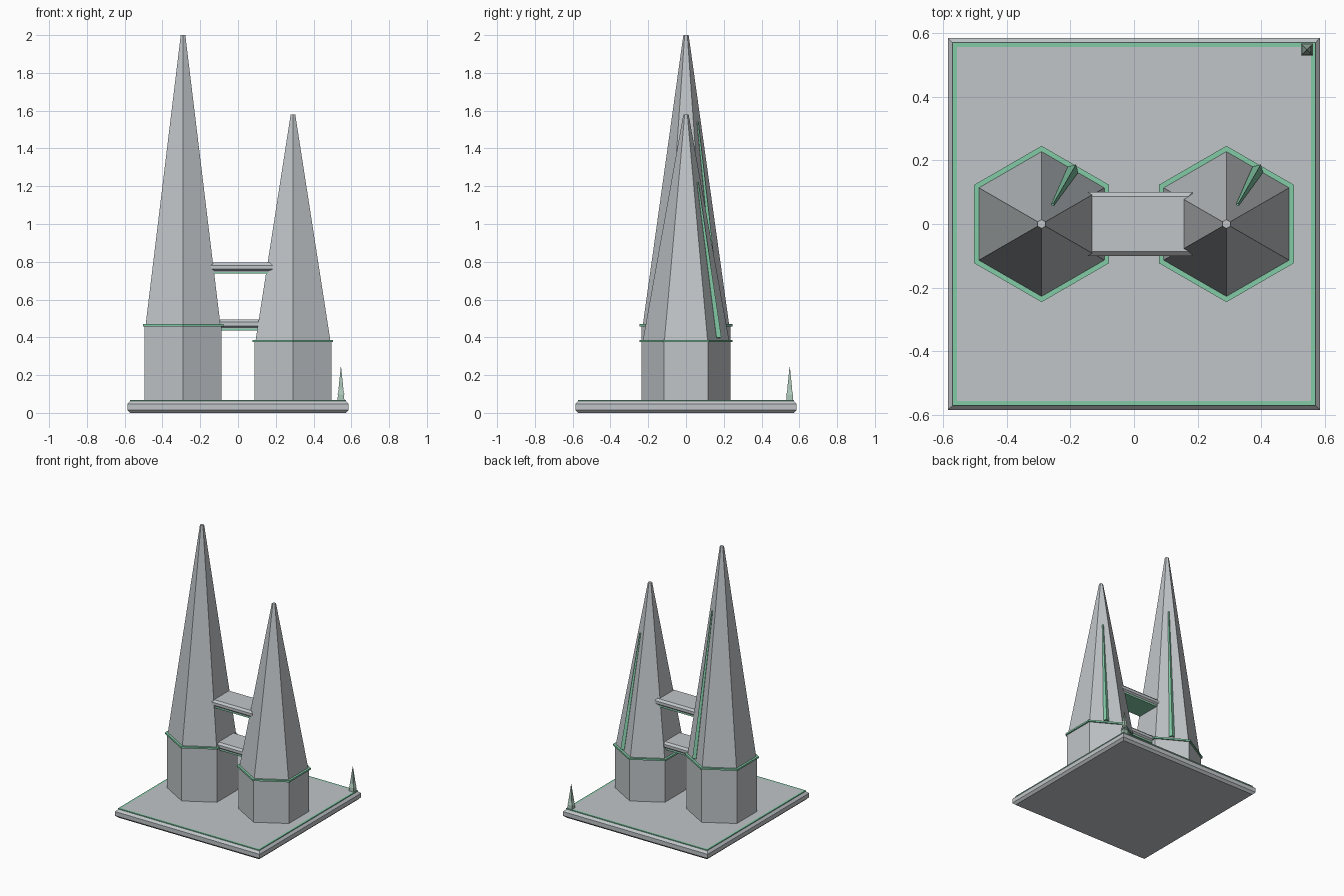
import bpy, bmesh, math
from mathutils import Vector

if "Cube" in bpy.data.objects:
    bpy.data.objects.remove(bpy.data.objects["Cube"])


def material(name, rgb):
    m = bpy.data.materials.new(name)
    m.diffuse_color = (*rgb, 1)
    m.use_nodes = True
    m.node_tree.nodes["Principled BSDF"].inputs["Base Color"].default_value = m.diffuse_color
    return m


GREY = material("concrete grey", (0.53, 0.56, 0.58))
GREEN = material("mint green trim", (0.23, 0.60, 0.39))
PALE = material("pale sage", (0.40, 0.55, 0.47))


def finish(name, bm, mats):
    bmesh.ops.recalc_face_normals(bm, faces=bm.faces)
    me = bpy.data.meshes.new(name)
    bm.to_mesh(me)
    bm.free()
    for m in mats:
        me.materials.append(m)
    ob = bpy.data.objects.new(name, me)
    bpy.context.collection.objects.link(ob)
    return ob


def loft(name, outline, rings, loc=(0, 0, 0), mats=(GREY, GREEN)):
    """Stack outlines; each ring is (outline size, z, colour of the band below it)."""
    bm = bmesh.new()
    prev = None
    for size, z, colour in rings:
        ring = [bm.verts.new(Vector((x, y, z)) + Vector(loc)) for x, y in outline(size)]
        if prev is None:
            bm.faces.new(ring[::-1]).material_index = colour
        else:
            n = len(ring)
            for i in range(n):
                j = (i + 1) % n
                bm.faces.new((prev[i], prev[j], ring[j], ring[i])).material_index = colour
        prev = ring
        last = colour
    bm.faces.new(prev).material_index = 0 if len(mats) > 1 else last
    return finish(name, bm, mats)


def hexagon(r):
    return [(r * math.cos(math.radians(30 + 60 * i)),
             r * math.sin(math.radians(30 + 60 * i))) for i in range(6)]


def rect(hx, hy):
    return [(-hx, -hy), (hx, -hy), (hx, hy), (-hx, hy)]


def square(h):
    return rect(h, h)


# Bevelled plinth with a green border on top
loft("plinth", square, [
    (0.570, 0.0, 0), (0.586, 0.016, 0), (0.586, 0.046, 0),
    (0.571, 0.062, 0), (0.571, 0.068, 1), (0.557, 0.068, 1)])


def tower(side, x, shoulder, top):
    # Hexagonal shaft, green collar and tall spire
    loft(side + "_tower", hexagon, [
        (0.235, 0.066, 0), (0.235, shoulder - 0.006, 0),
        (0.246, shoulder - 0.006, 1), (0.246, shoulder + 0.006, 1),
        (0.228, shoulder + 0.006, 1), (0.014, top, 0)], (x, 0, 0))
    # Tapered green rib lying along one rear face of the spire
    height = top - shoulder
    direction = Vector((math.cos(math.radians(60)), math.sin(math.radians(60)), 0))
    ends = []
    for t in (0.015, 0.70):
        apothem = 0.866 * (0.228 + (0.014 - 0.228) * t)
        ends.append(Vector((x, 0, shoulder + height * t)) + direction * (apothem + 0.003))
    axis = ends[1] - ends[0]
    bm = bmesh.new()
    bmesh.ops.create_cone(bm, cap_ends=True, segments=4, radius1=0.019,
                          radius2=0.005, depth=axis.length)
    rib = finish(side + "_spire_rib", bm, [GREEN])
    rib.rotation_euler = axis.to_track_quat('Z', 'Y').to_euler()
    rib.location = (ends[0] + ends[1]) / 2


tower("left", -0.291, 0.464, 2.0)
tower("right", 0.291, 0.380, 1.58)

# Two bevelled walkways with green undersides
for label, z in (("lower", 0.437), ("upper", 0.737)):
    loft(label + "_bridge", lambda s: rect(0.184 - s, 0.100 - s), [
        (0.012, z, 1), (0.012, z + 0.010, 1), (0.012, z + 0.014, 0),
        (0.0, z + 0.024, 0), (0.0, z + 0.044, 0), (0.014, z + 0.058, 0)])

# Small tiered spire in the rear corner
loft("corner_spire", square, [
    (0.018, 0.066, 0), (0.016, 0.098, 0), (0.019, 0.098, 0), (0.013, 0.112, 0),
    (0.016, 0.112, 0), (0.011, 0.127, 0), (0.013, 0.127, 0), (0.001, 0.242, 0)],
    (0.545, 0.549, 0), (PALE,))
